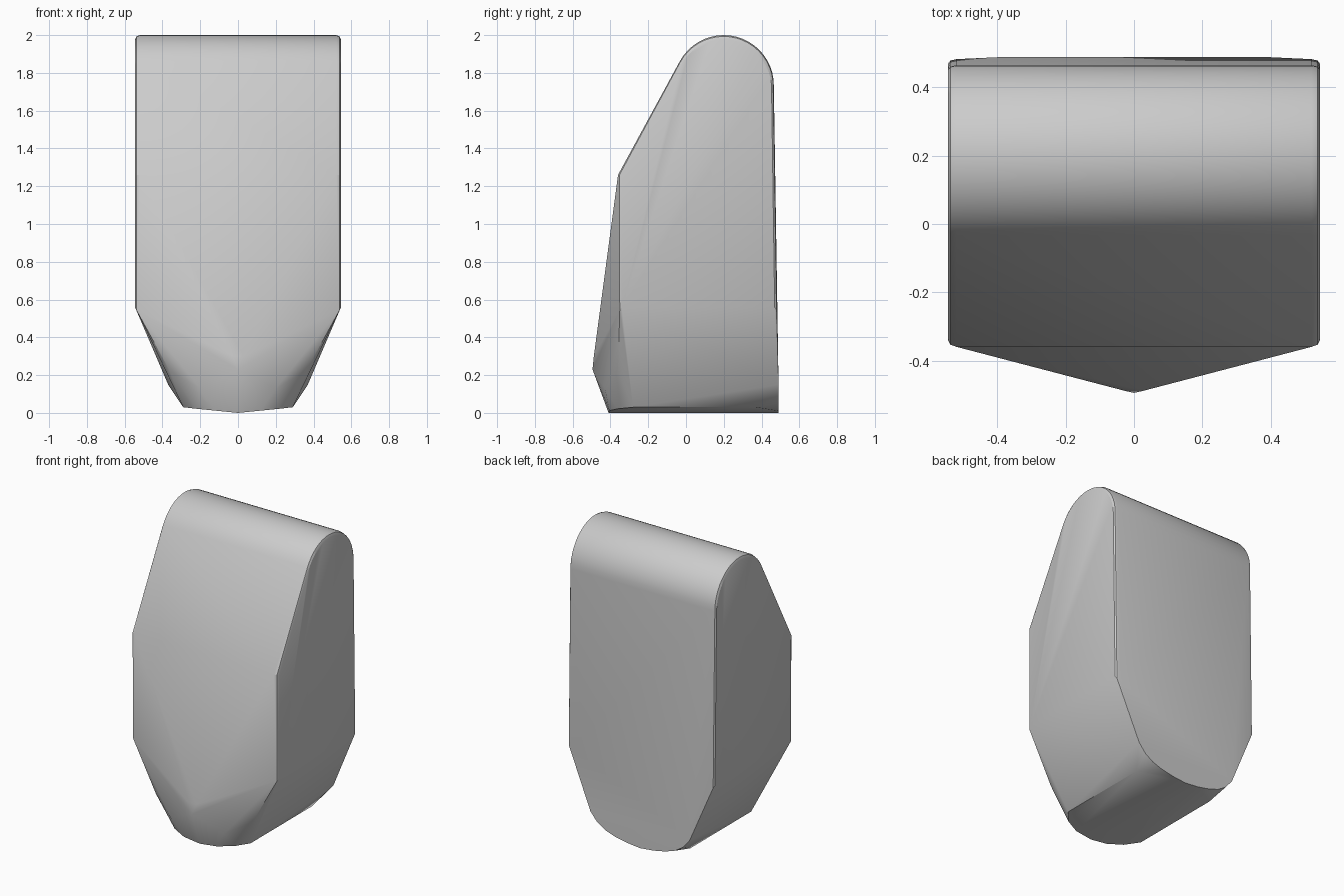
import bpy, bmesh, math
from mathutils import Vector

cube = bpy.data.objects.get("Cube")
if cube:
    bpy.data.objects.remove(cube, do_unlink=True)

# Single plain grey
grey = bpy.data.materials.new("plain_grey")
grey.use_nodes = True
color = (0.6, 0.6, 0.6, 1)
grey.diffuse_color = color
grey.node_tree.nodes["Principled BSDF"].inputs["Base Color"].default_value = color

# Side outline (y, z): rounded top, sloped front, near-vertical back
STEPS = 20
outline = []
for i in range(STEPS + 1):
    a = math.radians(-1 + 152.6 * i / STEPS)
    outline.append(Vector((0.2 + 0.265 * math.cos(a), 1.735 + 0.265 * math.sin(a))))
outline += [Vector(p) for p in ((-0.36, 1.26), (-0.355, 0.54), (0.483, 0.54))]
centre = Vector((0.1, 1.1))

# Half of the body: side cap with a softly rounded rim
half = []
for x, inset in ((0.52, 0), (0.538, 0.007), (0.545, 0.024)):
    for p in outline:
        q = p - (p - centre).normalized() * inset
        half.append((x, q.x, q.y))

# Curved lower edge of the back, then the tapered underside
half += [(x, 0.49, z) for x, z in ((0.37, 0.15), (0.32, 0.09), (0.26, 0.052), (0.19, 0.028), (0.1, 0.01), (0, 0))]
half += [(0.29, 0.37, 0.03), (0.29, -0.28, 0.03), (0.22, -0.36, 0.022), (0.12, -0.405, 0.012), (0, -0.41, 0)]

# Blunt nose and the rounded corners beside it
half += [(0.03, -0.488, 0.3), (0, -0.495, 0.23), (0.2, -0.43, 0.13), (0.36, -0.36, 0.22)]

# Mirror the points and wrap them in one convex skin
bm = bmesh.new()
for x, y, z in half:
    for side in ((1, -1) if x else (1,)):
        bm.verts.new((side * x, y, z))
hull = bmesh.ops.convex_hull(bm, input=bm.verts[:])
inside = {g for g in hull["geom_interior"] + hull["geom_unused"] if isinstance(g, bmesh.types.BMVert)}
bmesh.ops.delete(bm, geom=list(inside), context='VERTS')
bmesh.ops.dissolve_limit(bm, angle_limit=math.radians(0.5), verts=bm.verts[:], edges=bm.edges[:])
bmesh.ops.recalc_face_normals(bm, faces=bm.faces[:])

mesh = bpy.data.meshes.new("body")
bm.to_mesh(mesh)
bm.free()
mesh.materials.append(grey)
body = bpy.data.objects.new("body", mesh)
bpy.context.collection.objects.link(body)

# Smooth rounded areas, keep the facet edges crisp
bpy.ops.object.select_all(action='DESELECT')
body.select_set(True)
bpy.context.view_layer.objects.active = body
bpy.ops.object.shade_smooth_by_angle(angle=math.radians(25))
